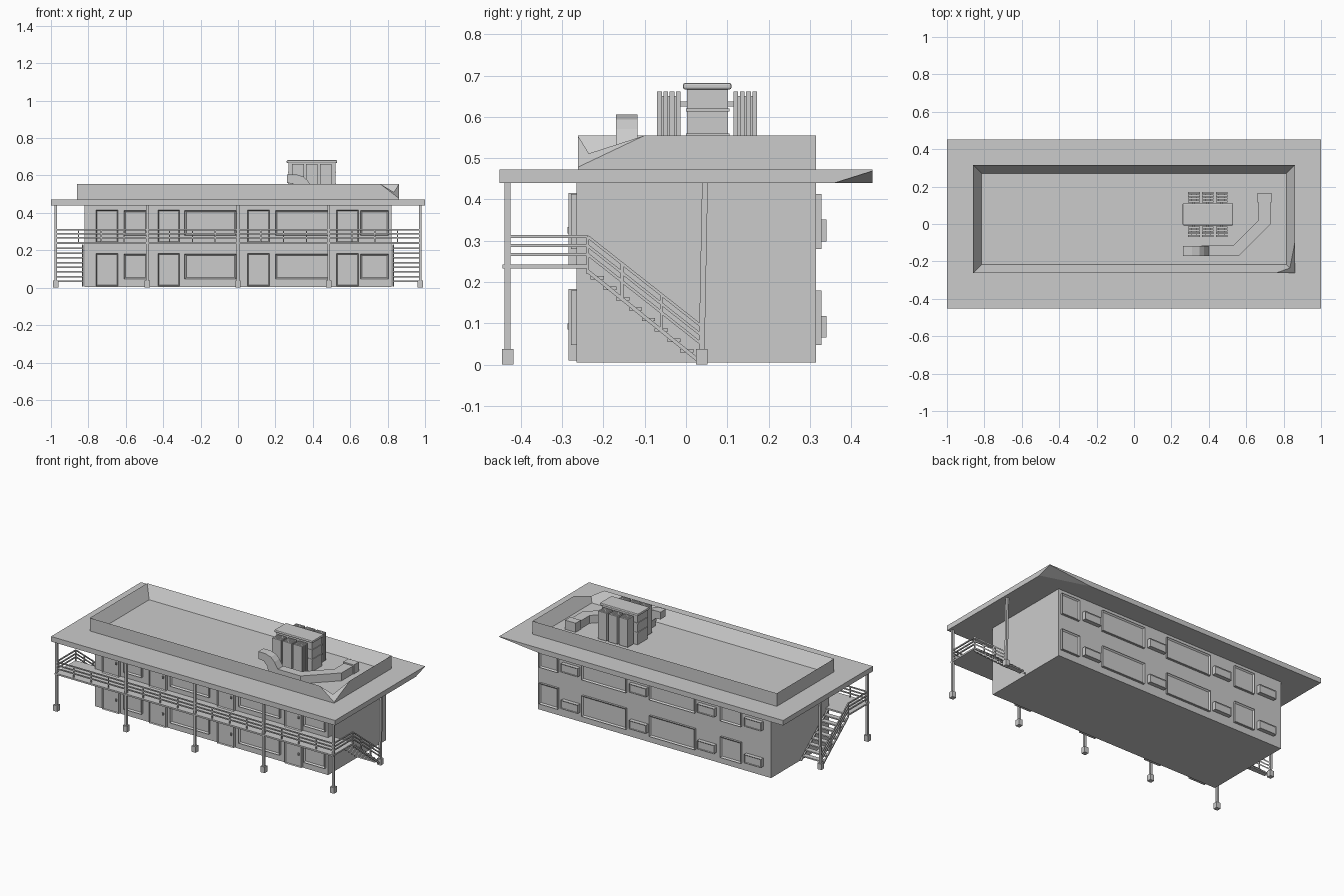
import bpy, bmesh
from mathutils import Vector

old = bpy.data.objects.get("Cube")
if old:
    bpy.data.objects.remove(old, do_unlink=True)

grey = bpy.data.materials.new("plain_grey")
grey.use_nodes = True
grey.diffuse_color = (0.6, 0.6, 0.6, 1)
grey.node_tree.nodes["Principled BSDF"].inputs["Base Color"].default_value = (0.6, 0.6, 0.6, 1)


def finish(name, bm):
    bmesh.ops.recalc_face_normals(bm, faces=bm.faces)
    mesh = bpy.data.meshes.new(name)
    bm.to_mesh(mesh)
    bm.free()
    mesh.materials.append(grey)
    ob = bpy.data.objects.new(name, mesh)
    bpy.context.collection.objects.link(ob)
    return ob


def add_box(bm, x, y, z):
    verts = bmesh.ops.create_cube(bm, size=1)["verts"]
    for v in verts:
        for i, (lo, hi) in enumerate((x, y, z)):
            v.co[i] = hi if v.co[i] > 0 else lo
    return list({f for v in verts for f in v.link_faces})


def box(name, x, y, z):
    bm = bmesh.new()
    add_box(bm, x, y, z)
    return finish(name, bm)


def add_beam(bm, a, b, w):
    # square bar between two points
    a, b = Vector(a), Vector(b)
    d = b - a
    verts = bmesh.ops.create_cube(bm, size=1)["verts"]
    rot = d.to_track_quat('Z', 'Y')
    for v in verts:
        v.co = (a + b) / 2 + rot @ Vector((v.co.x * w, v.co.y * w, v.co.z * d.length))


def sink(bm, faces, direction, border, depth):
    # inset the face that looks along a direction, then push it inwards
    direction = Vector(direction)
    bm.normal_update()
    face = max(faces, key=lambda f: f.normal.dot(direction))
    bmesh.ops.inset_region(bm, faces=[face], thickness=border)
    for v in face.verts:
        v.co -= direction * depth


def chip(bm, p, q, r, keep):
    # slice off a damaged corner
    p, q, r = Vector(p), Vector(q), Vector(r)
    n = (q - p).cross(r - p).normalized()
    if n.dot(Vector(keep) - p) > 0:
        n = -n
    cut = bmesh.ops.bisect_plane(bm, geom=bm.verts[:] + bm.edges[:] + bm.faces[:],
                                 plane_co=p, plane_no=n, clear_outer=True)
    edges = [e for e in cut["geom_cut"] if isinstance(e, bmesh.types.BMEdge)]
    bmesh.ops.holes_fill(bm, edges=edges)


def prism(name, points, axis, lo, hi):
    # extrude a flat outline along y or z
    bm = bmesh.new()
    place = (lambda p: (p[0], lo, p[1])) if axis == 'y' else (lambda p: (p[0], p[1], lo))
    face = bm.faces.new([bm.verts.new(place(p)) for p in points])
    out = bmesh.ops.extrude_face_region(bm, geom=[face])
    move = (0, hi - lo, 0) if axis == 'y' else (0, 0, hi - lo)
    bmesh.ops.translate(bm, vec=move, verts=[v for v in out["geom"] if isinstance(v, bmesh.types.BMVert)])
    return finish(name, bm)


# main building and roof
FRONT, BACK = -0.265, 0.315
box("building_body", (-0.82, 0.82), (FRONT, BACK), (0.005, 0.445))

bm = bmesh.new()
add_box(bm, (-1, 1), (-0.452, 0.452), (0.44, 0.472))
chip(bm, (1, 0.36, 0.44), (1, 0.452, 0.469), (0.7, 0.452, 0.44), (0, 0, 0.45))
finish("roof_slab", bm)

bm = bmesh.new()
faces = add_box(bm, (-0.86, 0.86), (-0.262, BACK), (0.46, 0.555))
sink(bm, faces, (0, 0, 1), 0.065, 0.075)
chip(bm, (0.76, -0.262, 0.555), (0.86, -0.1, 0.555), (0.86, -0.262, 0.478), (0, 0, 0.5))
finish("roof_parapet", bm)

# doors, windows and wall units on both floors
doors = [-0.70, -0.37, 0.11, 0.585]
front_windows = [(-0.61, -0.485), (-0.285, -0.01), (0.2, 0.487), (0.655, 0.805)]
back_windows = [(0.675, 0.805), (0.195, 0.505), (-0.29, 0.03), (-0.615, -0.47)]
wall_units = [0.585, 0.105, -0.375, -0.705]
for floor, base in (("lower", 0.01), ("upper", 0.243)):
    for x in doors:
        bm = bmesh.new()
        faces = add_box(bm, (x - 0.058, x + 0.058), (FRONT - 0.02, FRONT), (base, base + 0.173))
        sink(bm, faces, (0, -1, 0), 0.007, 0.006)
        add_box(bm, (x + 0.035, x + 0.043), (FRONT - 0.022, FRONT), (base + 0.075, base + 0.09))
        finish(floor + "_door", bm)
    for side, spans, y, out, depth in (("front", front_windows, FRONT, -1, 0.014),
                                       ("back", back_windows, BACK, 1, 0.013)):
        for x in spans:
            bm = bmesh.new()
            faces = add_box(bm, x, sorted((y, y + out * depth)), (base + 0.037, base + 0.17))
            sink(bm, faces, (0, out, 0), 0.012, 0.008)
            finish(floor + "_" + side + "_window", bm)
    for x in wall_units:
        bm = bmesh.new()
        faces = add_box(bm, (x - 0.06, x + 0.06), (BACK, 0.34), (base + 0.055, base + 0.108))
        sink(bm, faces, (0, 1, 0), 0.006, 0.004)
        finish(floor + "_wall_unit", bm)

# walkway with posts and front rails
RAILS = (0.31, 0.288, 0.267)
box("walkway", (-0.98, 0.98), (-0.445, -0.235), (0.233, 0.243))


def post(x, y, lean=0):
    bm = bmesh.new()
    add_box(bm, (x - 0.014, x + 0.014), (y - 0.014, y + 0.014), (0, 0.038))
    add_beam(bm, (x, y, 0.03), (x, y + lean, 0.445), 0.014)
    finish("roof_post", bm)


for x in (-0.975, -0.485, 0, 0.485, 0.975):
    post(x, -0.432)

bm = bmesh.new()
for z in RAILS:
    add_beam(bm, (-0.975, -0.432, z), (0.975, -0.432, z), 0.007)
for i in range(1, 16):
    x = -0.975 + i * 1.95 / 16
    add_beam(bm, (x, -0.432, 0.24), (x, -0.432, 0.31), 0.006)
finish("front_railing", bm)

# stairs at both ends
for side in (-1, 1):
    outer, inner = side * 0.975, side * 0.83
    post(outer, 0.038, 0.008)
    bm = bmesh.new()
    for z in RAILS:
        add_beam(bm, (outer, -0.432, z), (outer, -0.238, z), 0.007)
        add_beam(bm, (outer, -0.238, z), (outer, 0.035, z - 0.215), 0.007)
    for y in (-0.238, -0.155, -0.06):
        top = 0.31 - (y + 0.238) * 0.79
        add_beam(bm, (outer, y, top - 0.09), (outer, y, top), 0.007)
    finish("stair_railing", bm)
    bm = bmesh.new()
    for x in (outer, inner):
        add_beam(bm, (x, -0.24, 0.228), (x, 0.03, 0.01), 0.009)
    for i in range(8):
        y, z = -0.215 + i * 0.031, 0.21 - i * 0.0252
        add_box(bm, sorted((inner, outer)), (y - 0.016, y + 0.016), (z - 0.004, z + 0.004))
    finish("stairs", bm)

# rooftop cooling machine
box("machine_body", (0.27, 0.52), (0.003, 0.102), (0.478, 0.67))
for z in (0.553, 0.613):
    box("machine_band", (0.266, 0.524), (0, 0.105), (z, z + 0.007))
cap = box("machine_cap", (0.26, 0.53), (-0.007, 0.11), (0.666, 0.682))
bevel = cap.modifiers.new("soft_edge", 'BEVEL')
bevel.width = 0.005
bevel.segments = 2
for start in (-0.07, 0.115):
    bm = bmesh.new()
    for col in range(3):
        x = 0.29 + col * 0.074
        for row in range(4):
            y = start + row * 0.0152
            add_box(bm, (x, x + 0.062), (y, y + 0.0115), (0.485, 0.662))
        add_box(bm, (x + 0.015, x + 0.047), (start + 0.003, start + 0.052), (0.495, 0.65))
    finish("cooling_fins", bm)
for x in (0.32, 0.394, 0.468):
    box("cooling_pipe", (x - 0.006, x + 0.006), (-0.03, 0.135), (0.625, 0.637))

# rooftop duct: flat run with a raised elbow and a closing collar
prism("duct_run", [(0.36, -0.17), (0.56, -0.17), (0.73, 0.0), (0.73, 0.16),
                   (0.665, 0.16), (0.665, 0.02), (0.53, -0.115), (0.36, -0.115)], 'z', 0.479, 0.53)
prism("duct_elbow", [(0.40, 0.479), (0.40, 0.53), (0.375, 0.57), (0.35, 0.594), (0.31, 0.606), (0.262, 0.606),
                     (0.262, 0.56), (0.30, 0.555), (0.325, 0.53), (0.335, 0.479)], 'y', -0.17, -0.118)
box("duct_collar", (0.66, 0.735), (0.115, 0.167), (0.479, 0.538))
